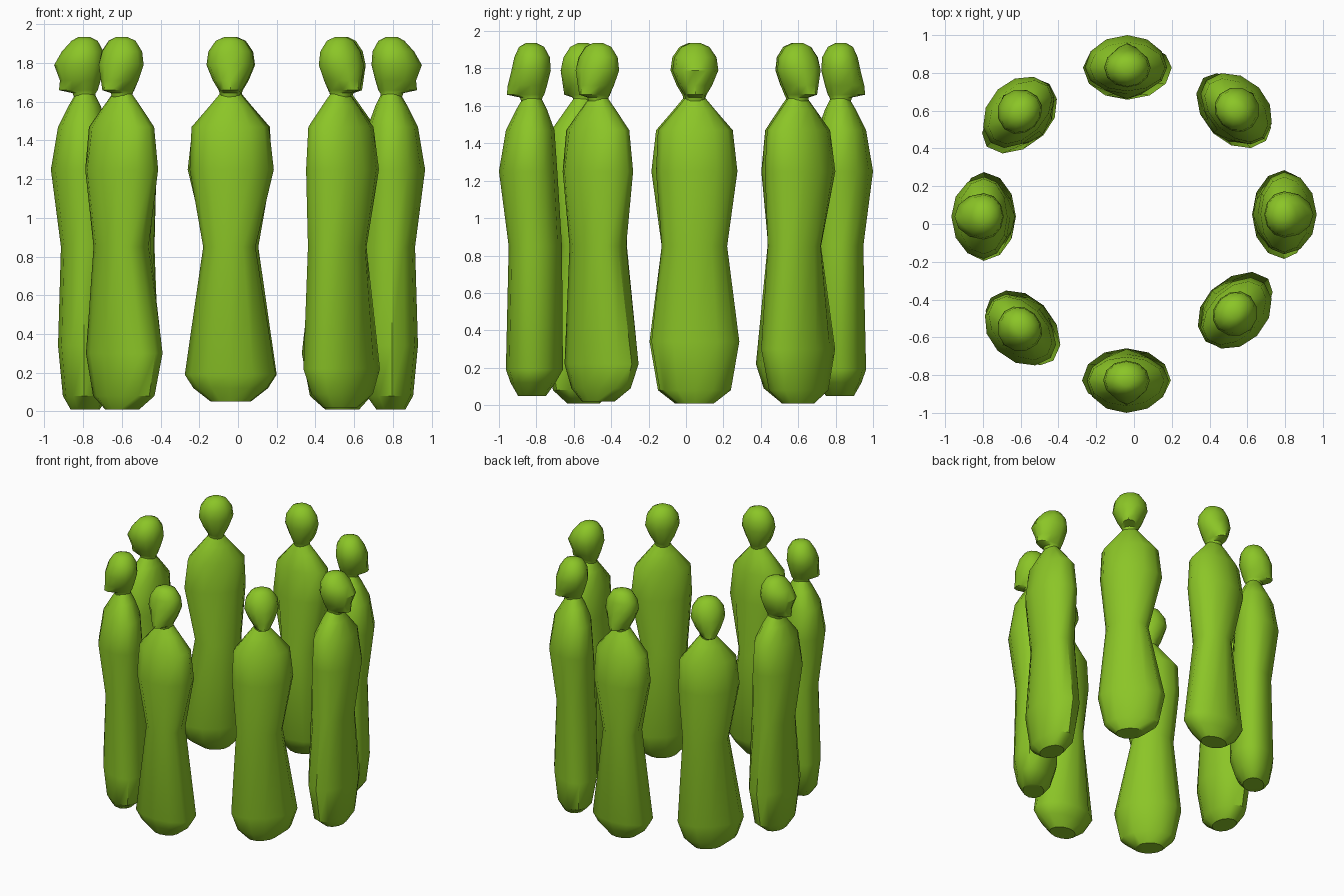
import bpy, bmesh, math
from mathutils import Vector

cube = bpy.data.objects.get("Cube")
if cube:
    bpy.data.objects.remove(cube, do_unlink=True)

green = bpy.data.materials.new("lime_green")
green.use_nodes = True
LIME = (0.26, 0.56, 0.02, 1)
green.diffuse_color = LIME
bsdf = next(n for n in green.node_tree.nodes if n.type == 'BSDF_PRINCIPLED')
bsdf.inputs["Base Color"].default_value = LIME
bsdf.inputs["Roughness"].default_value = 0.8

SIDES = 12


def loft(name, rings, centre, heading):
    """Skin oval rings (z, left, right, front, back) around a figure's centre."""
    forward = Vector((math.cos(heading), math.sin(heading), 0))
    across = Vector((-forward.y, forward.x, 0))
    bm = bmesh.new()
    loops = []
    for z, left, right, front, back in rings:
        loop = []
        for i in range(SIDES):
            a = math.tau * i / SIDES
            c, s = math.cos(a), math.sin(a)
            p = forward * c * (front if c > 0 else back) + across * s * (right if s > 0 else left)
            loop.append(bm.verts.new((centre[0] + p.x, centre[1] + p.y, z)))
        loops.append(loop)
    for low, high in zip(loops, loops[1:]):
        for i in range(SIDES):
            j = (i + 1) % SIDES
            bm.faces.new((low[i], low[j], high[j], high[i]))
    bm.faces.new(loops[0])
    bm.faces.new(loops[-1])
    bmesh.ops.recalc_face_normals(bm, faces=bm.faces)
    mesh = bpy.data.meshes.new(name)
    bm.to_mesh(mesh)
    bm.free()
    mesh.materials.append(green)
    obj = bpy.data.objects.new(name, mesh)
    bpy.context.collection.objects.link(obj)
    bpy.ops.object.select_all(action='DESELECT')
    obj.select_set(True)
    bpy.context.view_layer.objects.active = obj
    bpy.ops.object.shade_smooth_by_angle(angle=math.radians(40))


def robe(label, centre, heading, floor, hem, waist_left, waist_right, shift):
    """Long robe: sloping shoulders, narrow waist, flared hem, tucked base."""
    loft("robe_" + label, [
        (floor, 0.10, 0.10, 0.07, 0.08),
        (floor + 0.07, 0.19 - shift, 0.19 + shift, 0.11, 0.13),
        (hem, 0.235 - shift, 0.235 + shift, 0.135, 0.17),
        (0.85, waist_left, waist_right, 0.12, 0.165),
        (1.25, 0.21, 0.225, 0.172, 0.14),
        (1.47, 0.20, 0.20, 0.135, 0.125),
        (1.58, 0.105, 0.105, 0.08, 0.085),
        (1.64, 0.055, 0.055, 0.045, 0.055),
    ], centre, heading)


def head(label, centre, heading, nose):
    """Head with a jutting chin and a face that leans out by the nose amount."""
    profile = [
        (1.60, 0.055, 0.045, 0.055),
        (1.645, 0.055, 0.06, 0.06),
        (1.66, 0.06, 0.13, 0.07),
        (1.71, 0.09, 0.125, 0.085),
        (1.79, 0.123, 0.105 + nose, 0.105),
        (1.86, 0.113, 0.09 + nose / 2, 0.10),
        (1.915, 0.075, 0.065, 0.07),
        (1.935, 0.03, 0.03, 0.03),
    ]
    loft("head_" + label, [(z, w, w, f, b) for z, w, f, b in profile], centre, heading)


# ring of figures, all facing outward; opposite figures share one build
BUILDS = {
    "waisted": (0.05, 0.19, 0.14, 0.13, 0.0, 0.0),
    "swaying": (0.02, 0.22, 0.18, 0.15, 0.02, 0.02),
    "broad": (0.01, 0.34, 0.18, 0.17, 0.0, 0.05),
    "flared": (0.01, 0.30, 0.17, 0.13, 0.01, 0.02),
}
FIGURES = [
    ("front", (-0.04, -0.828), "waisted"),
    ("front_left", (0.53, -0.47), "swaying"),
    ("left", (0.795, 0.05), "broad"),
    ("back_left", (0.54, 0.60), "flared"),
    ("back", (-0.035, 0.828), "waisted"),
    ("back_right", (-0.60, 0.59), "swaying"),
    ("right", (-0.795, 0.04), "broad"),
    ("front_right", (-0.60, -0.55), "flared"),
]
for n, (label, centre, build) in enumerate(FIGURES):
    heading = math.radians(45 * n - 90)
    *shape, nose = BUILDS[build]
    robe(label, centre, heading, *shape)
    head(label, centre, heading, nose)
